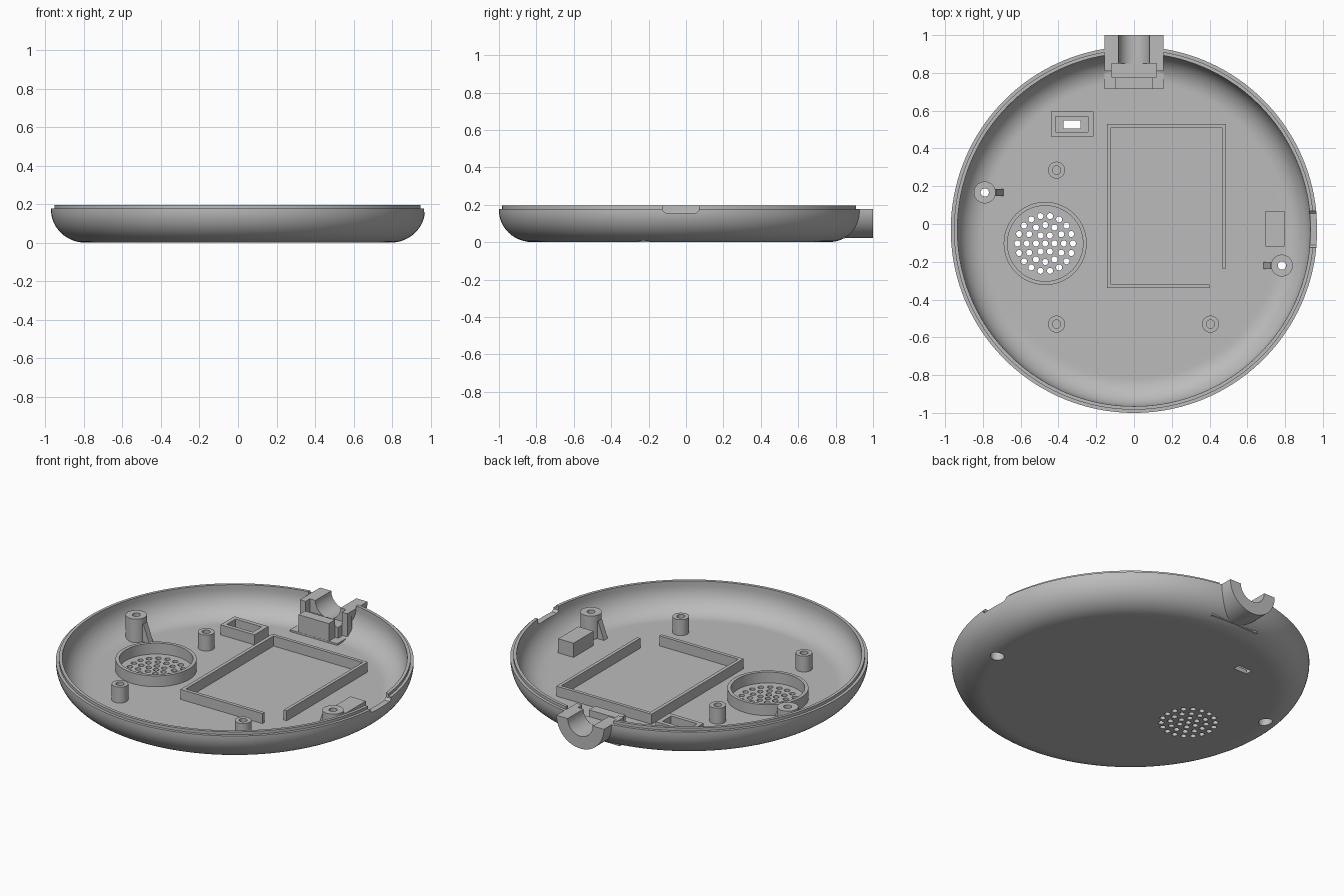
import bpy, bmesh, math
from mathutils import Vector, Matrix

cube = bpy.data.objects.get("Cube")
if cube:
    bpy.data.objects.remove(cube, do_unlink=True)

grey = bpy.data.materials.new("matte grey plastic")
grey.use_nodes = True
colour = (0.5, 0.5, 0.5, 1)
grey.diffuse_color = colour
grey.node_tree.nodes["Principled BSDF"].inputs["Base Color"].default_value = colour

CENTRE_Y = -0.03   # middle of the round shell
FLOOR = 0.02       # slightly below the inner floor, so parts overlap it
CLIP_Z = 0.178     # top of the cable clip


def arc(cx, cy, rx, ry, start, end, steps):
    angles = [math.radians(start + (end - start) * i / steps) for i in range(steps + 1)]
    return [(cx + rx * math.cos(a), cy + ry * math.sin(a)) for a in angles]


def lathe(bm, profile, x, y, sides, closed=True):
    """Revolve (radius, z) points; an open profile is capped at both ends."""
    rings = []
    for r, z in profile:
        rings.append([bm.verts.new((x + r * math.cos(math.tau * i / sides),
                                    y + r * math.sin(math.tau * i / sides), z))
                      for i in range(sides)])
    pairs = list(zip(rings, rings[1:]))
    if closed:
        pairs.append((rings[-1], rings[0]))
    else:
        bm.faces.new(rings[0])
        bm.faces.new(rings[-1])
    for a, b in pairs:
        for i in range(sides):
            j = (i + 1) % sides
            bm.faces.new((a[i], a[j], b[j], b[i]))


def prism(bm, points, direction):
    """Extrude a 3D outline along a direction."""
    near = [bm.verts.new(p) for p in points]
    far = [bm.verts.new(Vector(p) + Vector(direction)) for p in points]
    bm.faces.new(near)
    bm.faces.new(far)
    for i in range(len(near)):
        j = (i + 1) % len(near)
        bm.faces.new((near[i], near[j], far[j], far[i]))


def box(bm, x0, x1, y0, y1, z0, z1):
    prism(bm, [(x0, y0, z0), (x1, y0, z0), (x1, y1, z0), (x0, y1, z0)], (0, 0, z1 - z0))


def finish(bm, name, smooth=True):
    bmesh.ops.recalc_face_normals(bm, faces=bm.faces[:])
    mesh = bpy.data.meshes.new(name)
    bm.to_mesh(mesh)
    bm.free()
    mesh.materials.append(grey)
    obj = bpy.data.objects.new(name, mesh)
    bpy.context.collection.objects.link(obj)
    if smooth:
        shade(obj)
    return obj


def shade(obj):
    bpy.ops.object.select_all(action='DESELECT')
    obj.select_set(True)
    bpy.context.view_layer.objects.active = obj
    bpy.ops.object.shade_smooth_by_angle(angle=math.radians(30))


def boxes(name, *sizes):
    bm = bmesh.new()
    for size in sizes:
        box(bm, *size)
    return finish(bm, name, smooth=False)


# Round shell: flat bottom, curved side, stepped lip, hollow inside
profile = [(0.77, 0)] + arc(0.79, 0.17, 0.18, 0.17, -90, 0, 16)
profile += [(0.97, 0.178), (0.953, 0.178), (0.953, 0.195), (0.935, 0.195)]
profile += arc(0.79, 0.17, 0.145, 0.145, 0, -90, 16) + [(0.77, 0.025)]
bm = bmesh.new()
lathe(bm, profile, 0, CENTRE_Y, 160, closed=False)
shell = finish(bm, "shell", smooth=False)

# Openings cut through the shell
SPEAKER = (-0.47, -0.103)
BOSSES = {"left_screw_boss": (0.783, -0.22, -1), "right_screw_boss": (-0.79, 0.167, 1)}
bm = bmesh.new()
for ring in range(4):
    count = max(1, ring * 6)
    for i in range(count):
        a = math.tau * i / count
        lathe(bm, [(0.016, -0.1), (0.016, 0.1)], SPEAKER[0] + ring * 0.049 * math.cos(a),
              SPEAKER[1] + ring * 0.049 * math.sin(a), 16, closed=False)
for x, y, side in BOSSES.values():
    lathe(bm, [(0.038, -0.1), (0.038, 0.08)], x, y, 32, closed=False)
box(bm, -0.373, -0.283, 0.505, 0.547, -0.1, 0.1)
# port notch in the rim, with chamfered lower corners
prism(bm, [(0.88, y, z) for y, z in ((-0.125, 0.3), (-0.125, 0.17), (-0.11, 0.157),
                                     (0.055, 0.157), (0.07, 0.17), (0.07, 0.3))], (0.2, 0, 0))
# cable opening at the back
groove = arc(0, CLIP_Z, 0.083, 0.083, 180, 360, 24)
opening = [(-0.157, 0.3), (-0.157, CLIP_Z)] + groove + [(0.157, CLIP_Z), (0.157, 0.3)]
prism(bm, [(x, 0.8, z) for x, z in opening], (0, 0.3, 0))
cutter = finish(bm, "opening_cutter", smooth=False)
cutter.hide_render = True

cut = shell.modifiers.new("openings", 'BOOLEAN')
cut.operation = 'DIFFERENCE'
cut.solver = 'EXACT'
cut.object = cutter
bpy.context.view_layer.objects.active = shell
bpy.ops.object.modifier_apply(modifier=cut.name)
bpy.data.objects.remove(cutter, do_unlink=True)
shade(shell)

# Speaker ring
bm = bmesh.new()
lathe(bm, [(0.22, FLOOR), (0.22, 0.09), (0.2, 0.09), (0.2, FLOOR)], *SPEAKER, 64)
finish(bm, "speaker_ring")

# Tall screw bosses with a counterbore and a gusset towards the middle
for name, (x, y, side) in BOSSES.items():
    bm = bmesh.new()
    lathe(bm, [(0.058, FLOOR), (0.058, 0.165), (0.022, 0.165), (0.022, 0.1),
               (0.038, 0.1), (0.038, FLOOR)], x, y, 32)
    prism(bm, [(x + side * d, y - 0.018, z) for d, z in
               ((0.05, FLOOR), (0.05, 0.13), (0.06, 0.13), (0.1, FLOOR))], (0, 0.036, 0))
    finish(bm, name)

# Short mounting posts with pilot holes
POSTS = {"back_post": (-0.41, 0.285), "front_right_post": (-0.41, -0.53),
         "front_left_post": (0.405, -0.53)}
for name, spot in POSTS.items():
    bm = bmesh.new()
    lathe(bm, [(0.045, FLOOR), (0.045, 0.12), (0.022, 0.12), (0.022, FLOOR)], *spot, 32)
    finish(bm, name)

# Open battery frame and switch frame
top = 0.085
boxes("battery_frame",
      (-0.143, -0.122, -0.34, 0.53, FLOOR, top),
      (-0.122, 0.487, 0.51, 0.53, FLOOR, top),
      (0.467, 0.487, -0.235, 0.51, FLOOR, top),
      (-0.122, 0.4, -0.34, -0.319, FLOOR, top))
boxes("switch_frame",
      (-0.44, -0.415, 0.463, 0.595, FLOOR, top),
      (-0.243, -0.215, 0.463, 0.595, FLOOR, top),
      (-0.415, -0.243, 0.463, 0.487, FLOOR, top),
      (-0.415, -0.243, 0.57, 0.595, FLOOR, top))
boxes("port_support", (0.695, 0.797, -0.12, 0.07, FLOOR, 0.11))

# Half-round cable clip through the back wall
outer = arc(0, CLIP_Z, 0.157, 0.157, 180, 360, 32)
bm = bmesh.new()
prism(bm, [(x, 0.85, z) for x, z in outer + groove[::-1]], (0, 0.15, 0))
finish(bm, "cable_clip")

# Cable stop inside the clip: base, block, saddle and two side posts
boxes("cable_stop",
      (-0.157, 0.157, 0.714, 0.85, FLOOR, 0.035),
      (-0.1, 0.1, 0.715, 0.775, FLOOR, 0.14),
      (-0.12, 0.12, 0.775, 0.85, FLOOR, 0.1),
      (-0.157, -0.12, 0.81, 0.851, FLOOR, CLIP_Z),
      (0.12, 0.157, 0.81, 0.851, FLOOR, CLIP_Z))
